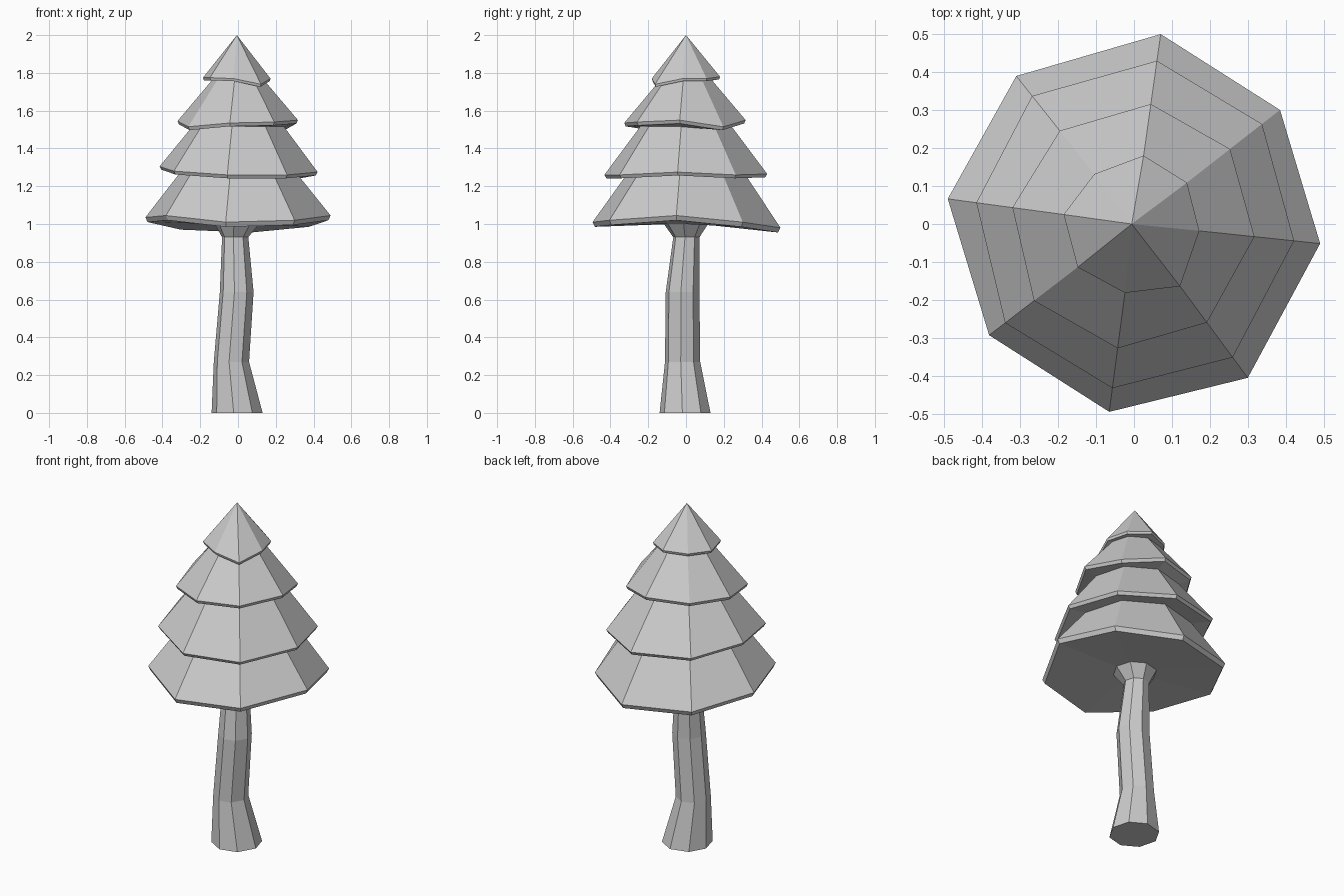
import bpy, bmesh, math

if "Cube" in bpy.data.objects:
    bpy.data.objects.remove(bpy.data.objects["Cube"])

N = 8
ANGLES = [math.radians(a) for a in (-6, 38, 82, 128.5, 172.3, 217.5, 262.5, 306.5)]


def ring(radii, heights, centre=(0, 0)):
    """Octagonal ring; radii and heights are a number or one value per corner."""
    rs = radii if isinstance(radii, list) else [radii] * N
    zs = heights if isinstance(heights, list) else [heights] * N
    return [(centre[0] + r * math.cos(a), centre[1] + r * math.sin(a), z)
            for a, r, z in zip(ANGLES, rs, zs)]


def loft(name, rings, tip=None):
    """Skin a stack of rings, capping the ends or closing to a tip."""
    bm = bmesh.new()
    loops = [[bm.verts.new(p) for p in r] for r in rings]
    for a, b in zip(loops, loops[1:]):
        for i in range(N):
            j = (i + 1) % N
            bm.faces.new((a[i], a[j], b[j], b[i]))
    bm.faces.new(loops[0][::-1])
    if tip:
        t = bm.verts.new(tip)
        for i in range(N):
            bm.faces.new((loops[-1][i], loops[-1][(i + 1) % N], t))
    else:
        bm.faces.new(loops[-1])
    bmesh.ops.recalc_face_normals(bm, faces=bm.faces)
    mesh = bpy.data.meshes.new(name)
    bm.to_mesh(mesh)
    bm.free()
    obj = bpy.data.objects.new(name, mesh)
    bpy.context.collection.objects.link(obj)
    return obj


# Crooked trunk flaring out under the foliage
loft("trunk", [
    ring(0.136, 0.0, (-0.005, -0.005)),
    ring(0.094, 0.27, (-0.035, -0.018)),
    ring(0.09, 0.64, (-0.007, -0.018)),
    ring(0.07, 0.93, (-0.015, 0.002)),
    ring(0.125, 1.01, (-0.005, 0.0)),
])

# Foliage tiers: rim radii, rim heights, lip drop, then top ring radius and height
tiers = [
    ([.493, .488, .505, .498, .495, .481, .499, .504],
     [1.045, 1.01, .98, .995, 1.035, 1.045, 1.01, 1.02], 0.025, 0.315, 1.265),
    ([.424, .428, .434, .431, .419, .428, .436, .437],
     [1.275, 1.26, 1.265, 1.28, 1.305, 1.28, 1.26, 1.26], 0.018, 0.245, 1.515),
    ([.319, .321, .319, .314, .323, .332, .330, .323],
     [1.55, 1.515, 1.55, 1.55, 1.545, 1.515, 1.535, 1.54], 0.018, 0.14, 1.76),
    ([.173, .177, .182, .168, .187, .187, .183, .204],
     [1.77, 1.77, 1.78, 1.775, 1.775, 1.775, 1.77, 1.74], 0.014, None, None),
]
rings = [ring(0.12, 1.0)]
for radii, heights, drop, top_r, top_z in tiers:
    rings.append(ring([r * 0.975 for r in radii], [z - drop for z in heights]))
    rings.append(ring(radii, heights))
    if top_r:
        rings.append(ring(top_r, top_z))
loft("foliage", rings, tip=(-0.006, 0, 2.0))
